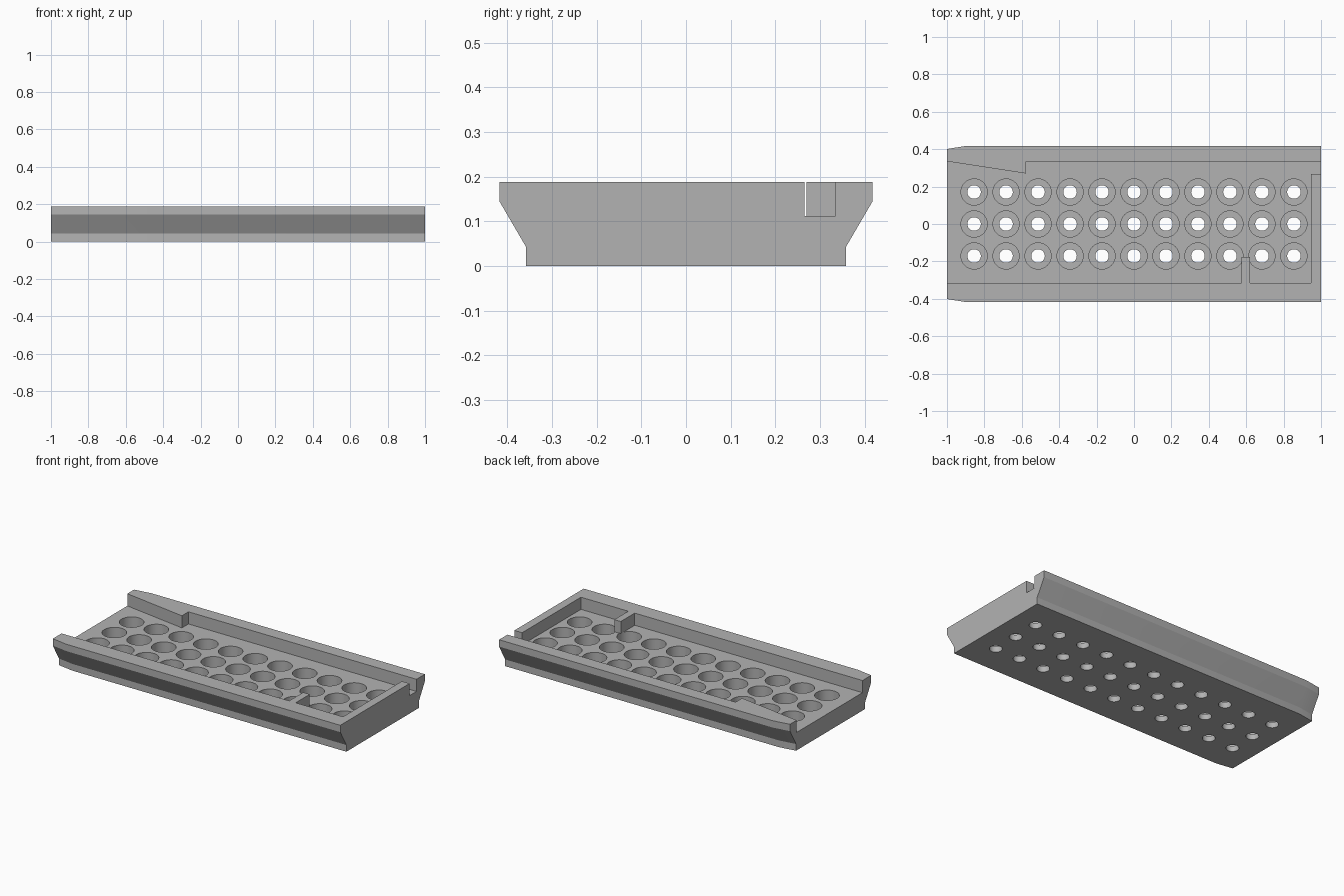
import bpy, bmesh, math
from mathutils import Matrix

if "Cube" in bpy.data.objects:
    bpy.data.objects.remove(bpy.data.objects["Cube"])

grey = bpy.data.materials.new("plain_grey")
grey.use_nodes = True
colour = (0.45, 0.45, 0.45, 1)
grey.diffuse_color = colour
grey.node_tree.nodes["Principled BSDF"].inputs["Base Color"].default_value = colour

TOP, FLOOR, BORE_FLOOR = 0.188, 0.112, 0.035


def make_object(name, bm):
    bmesh.ops.recalc_face_normals(bm, faces=bm.faces)
    mesh = bpy.data.meshes.new(name)
    bm.to_mesh(mesh)
    bm.free()
    mesh.materials.append(grey)
    obj = bpy.data.objects.new(name, mesh)
    bpy.context.collection.objects.link(obj)
    return obj


def loft(name, rings):
    """Closed solid through matching rings of points."""
    bm = bmesh.new()
    loops = [[bm.verts.new(p) for p in ring] for ring in rings]
    for a, b in zip(loops, loops[1:]):
        for i in range(len(a)):
            j = (i + 1) % len(a)
            bm.faces.new((a[i], a[j], b[j], b[i]))
    bm.faces.new(loops[0])
    bm.faces.new(loops[-1])
    return make_object(name, bm)


def hole_cutter(name, radius, z0, z1):
    """Grid of upright cylinders, three rows of eleven."""
    bm = bmesh.new()
    for col in range(-5, 6):
        for row in (-1, 0, 1):
            place = Matrix.Translation((col * 0.171, row * 0.171, (z0 + z1) / 2))
            bmesh.ops.create_cone(bm, cap_ends=True, segments=48, radius1=radius,
                                  radius2=radius, depth=z1 - z0, matrix=place)
    return make_object(name, bm)


# Body: flared cross-section swept along x, narrowed at the open end
half = [(0.358, 0), (0.358, 0.042), (0.418, 0.145), (0.418, TOP)]
section = half + [(-y, z) for y, z in reversed(half)]


def ring(x, inset):
    return [(x, y - math.copysign(inset, y), z) for y, z in section]


tray = loft("tray_body", [ring(-1, 0.017), ring(-0.895, 0), ring(1, 0)])

# Pocket outline: open end, rib, closed end with side notch, rear wedge
outline = [(-1.1, -0.315), (0.575, -0.315), (0.575, -0.177), (0.62, -0.177),
           (0.62, -0.315), (0.947, -0.315), (0.947, 0.266), (1.1, 0.266),
           (1.1, 0.335), (-0.577, 0.335), (-0.577, 0.27), (-1, 0.335),
           (-1.1, 0.35)]
pocket = loft("pocket_cutter", [[(x, y, z) for x, y in outline] for z in (FLOOR, 0.3)])

# Stepped holes: wide bore above, narrow through-hole below
bores = hole_cutter("bore_cutter", 0.07, BORE_FLOOR, FLOOR + 0.001)
drains = hole_cutter("through_hole_cutter", 0.036, -0.1, BORE_FLOOR + 0.01)

bpy.context.view_layer.objects.active = tray
for cutter in (pocket, bores, drains):
    cutter.hide_render = True
    cut = tray.modifiers.new(cutter.name, "BOOLEAN")
    cut.operation = "DIFFERENCE"
    cut.solver = "EXACT"
    cut.object = cutter
    bpy.ops.object.modifier_apply(modifier=cut.name)
    bpy.data.objects.remove(cutter)

# Smooth round walls, crisp edges
bpy.ops.object.select_all(action="DESELECT")
tray.select_set(True)
bpy.ops.object.shade_smooth_by_angle(angle=math.radians(25))
